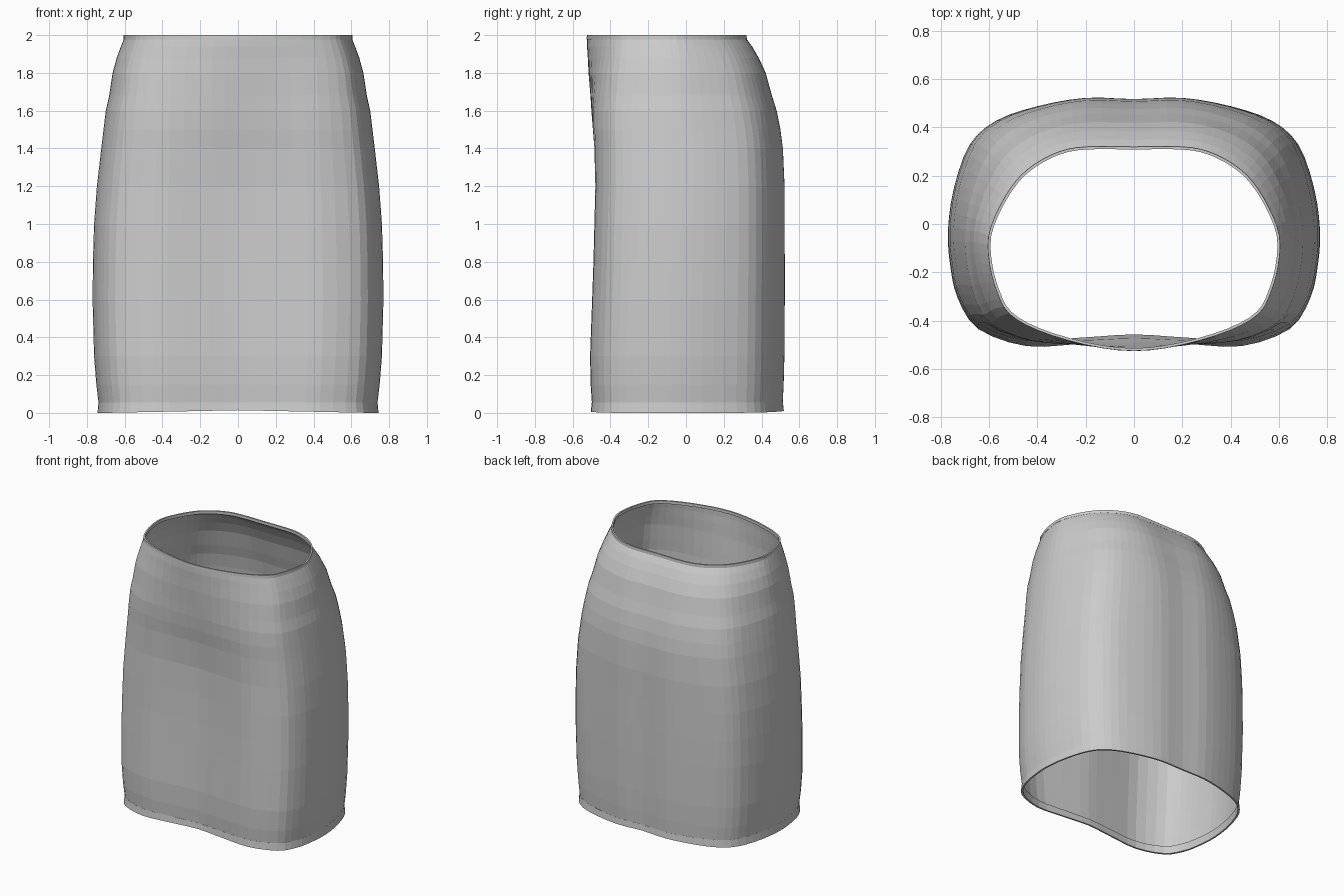
import bpy, bmesh
from mathutils import Vector

if "Cube" in bpy.data.objects:
    bpy.data.objects.remove(bpy.data.objects["Cube"])

fabric = bpy.data.materials.new("grey fabric")
fabric.use_nodes = True
fabric.diffuse_color = (0.6, 0.6, 0.6, 1)
fabric.node_tree.nodes["Principled BSDF"].inputs["Base Color"].default_value = (0.6, 0.6, 0.6, 1)

# Half outlines (x, y), from centre back round the left side to centre front
WAIST = [(0, .32), (.2, .32), (.31, .3), (.41, .25), (.49, .18), (.56, .07), (.605, -.05),
         (.6, -.17), (.57, -.28), (.52, -.37), (.4, -.44), (.2, -.5), (0, -.525)]
BODY = [(0, .52), (.2, .525), (.4, .49), (.57, .43), (.68, .33), (.745, .15), (.77, -.03),
        (.76, -.18), (.73, -.31), (.65, -.43), (.45, -.5), (.22, -.49), (0, -.475)]

# Rings: height, half width, front y, back y, share of waist outline
RINGS = [(.05, .738, -.498, .512, 0), (.15, .75, -.505, .517, 0), (.3, .762, -.508, .521, 0),
         (.6, .77, -.497, .523, 0), (.8, .768, -.49, .523, 0), (1, .762, -.485, .522, 0),
         (1.2, .747, -.48, .522, .04), (1.4, .724, -.485, .513, .15), (1.5, .712, -.493, .5, .24),
         (1.6, .7, -.501, .48, .34), (1.68, .682, -.506, .455, .45), (1.8, .664, -.516, .422, .64),
         (1.88, .642, -.52, .385, .8), (1.94, .62, -.524, .35, .92), (1.98, .604, -.524, .32, 1)]


def outline(half):
    """Mirror a half outline and round it with a closed Catmull-Rom curve, scaled to a unit box."""
    loop = [Vector(p) for p in half] + [Vector((-x, y)) for x, y in half[-2:0:-1]]
    n, pts = len(loop), []
    for i in range(n):
        a, b, c, d = (loop[(i + k) % n] for k in (-1, 0, 1, 2))
        for t in (0, 1 / 3, 2 / 3):
            pts.append(b + (c - a) * t / 2 + (2 * a - 5 * b + 4 * c - d) * t * t / 2
                       + (3 * b - a - 3 * c + d) * t ** 3 / 2)
    wide = max(p.x for p in pts)
    low, high = min(p.y for p in pts), max(p.y for p in pts)
    return [Vector((p.x / wide, (p.y - low) / (high - low))) for p in pts]


WAIST_LOOP, BODY_LOOP = outline(WAIST), outline(BODY)


def ring(z, width, front, back, share, grow=0):
    pts = [b.lerp(w, share) for b, w in zip(BODY_LOOP, WAIST_LOOP)]
    width, front, back = width + grow, front - grow, back + grow
    low, high = min(p.y for p in pts), max(p.y for p in pts)
    return [Vector((p.x * width, front + (p.y - low) / (high - low) * (back - front), z)) for p in pts]


def loft(name, rings, closed=False):
    bm = bmesh.new()
    rows = [[bm.verts.new(p) for p in r] for r in rings]
    pairs = list(zip(rows, rows[1:])) + ([(rows[-1], rows[0])] if closed else [])
    for low, high in pairs:
        for i in range(len(low)):
            j = (i + 1) % len(low)
            bm.faces.new((low[j], low[i], high[i], high[j]))
    mesh = bpy.data.meshes.new(name)
    bm.to_mesh(mesh)
    bm.free()
    mesh.materials.append(fabric)
    obj = bpy.data.objects.new(name, mesh)
    bpy.context.collection.objects.link(obj)
    return obj


# Main skirt shell
loft("skirt_body", [ring(*r) for r in RINGS])


# Thin folded bands at the hem and the waist
def band(name, base, low, high, flare):
    shape = base[1:]
    return loft(name, [ring(low, *shape, grow=flare), ring(high, *shape, grow=.001),
                       ring(high, *shape, grow=-.01), ring(low, *shape, grow=flare - .012)], True)


hem = band("hem_band", RINGS[0], 0, .055, .006)
band("waist_band", RINGS[-1], 1.978, 2, .002)

# Lift the hem slightly towards centre front and back
for v in hem.data.vertices:
    if v.co.z < .03:
        v.co.z = .014 * max(0, 1 - abs(v.co.x) / .7)
